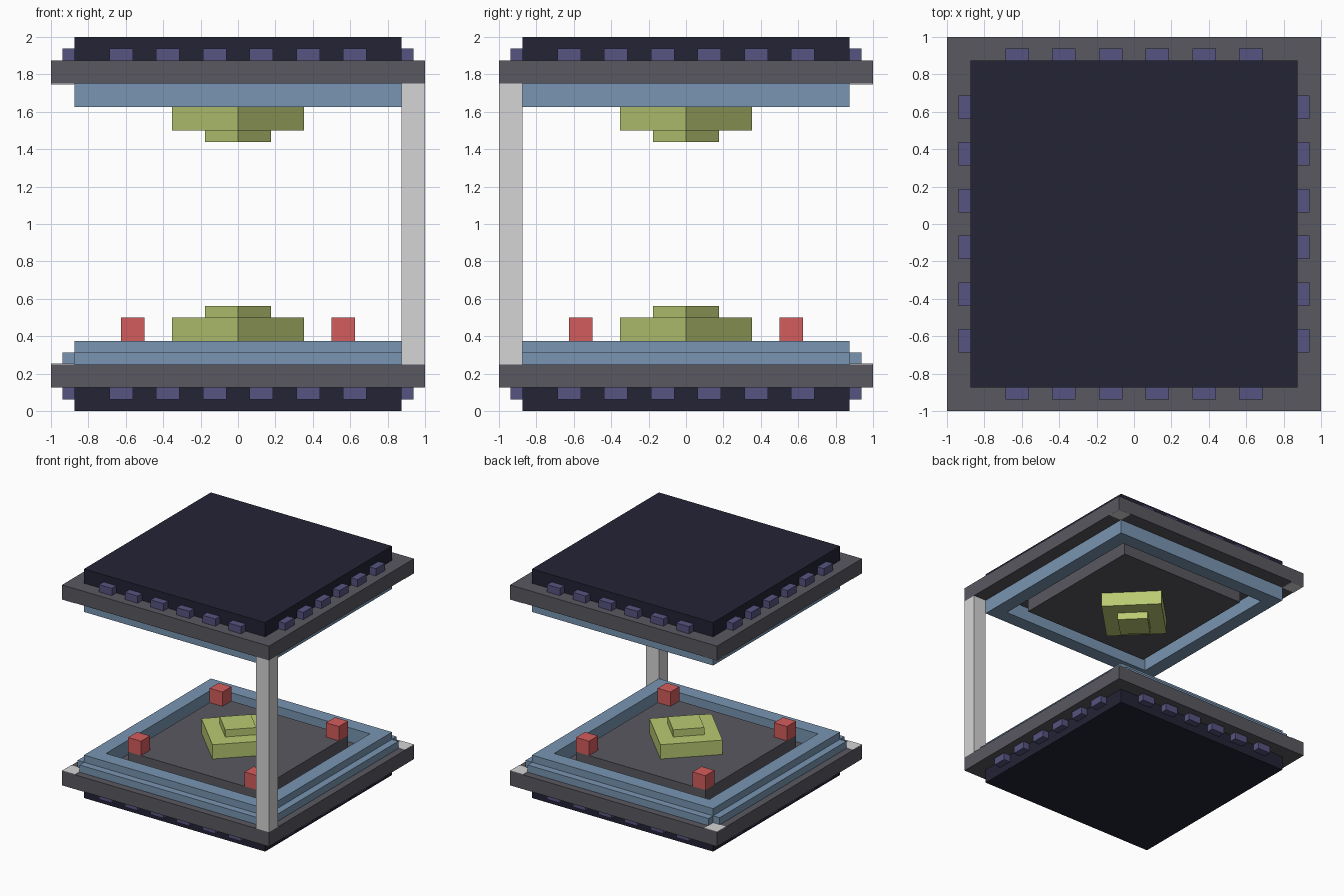
import bpy, bmesh, math
from mathutils import Matrix

if "Cube" in bpy.data.objects:
    bpy.data.objects.remove(bpy.data.objects["Cube"])

U = 0.0625  # modular unit


def material(name, rgb):
    m = bpy.data.materials.new(name)
    lin = [(c / 255 / 12.92) if c < 10 else ((c / 255 + 0.055) / 1.055) ** 2.4 for c in rgb]
    m.diffuse_color = (*lin, 1)
    m.use_nodes = True
    m.node_tree.nodes["Principled BSDF"].inputs["Base Color"].default_value = m.diffuse_color
    return m


NAVY = material("dark navy", (35, 35, 53))
GREY = material("slate grey", (88, 88, 96))
VIOLET = material("muted violet", (86, 84, 128))
BLUE = material("steel blue", (120, 149, 178))
OLIVE = material("olive green", (186, 202, 115))
RED = material("soft red", (212, 92, 92))
PALE = material("pale grey", (213, 213, 213))


def finish(bm, name, mat):
    bmesh.ops.recalc_face_normals(bm, faces=bm.faces)
    me = bpy.data.meshes.new(name)
    bm.to_mesh(me)
    bm.free()
    me.materials.append(mat)
    ob = bpy.data.objects.new(name, me)
    bpy.context.collection.objects.link(ob)
    return ob


def add_box(bm, centre, size, turn=0.0):
    mat = (Matrix.Translation(centre) @ Matrix.Rotation(turn, 4, 'Z')
           @ Matrix.Diagonal((*size, 1)))
    bmesh.ops.create_cube(bm, size=1, matrix=mat)


def slab(name, half, z0, z1, mat, turn=0.0):
    bm = bmesh.new()
    add_box(bm, (0, 0, (z0 + z1) / 2), (2 * half, 2 * half, abs(z1 - z0)), turn)
    return finish(bm, name, mat)


def square_ring(name, inner, outer, z0, z1, mat):
    bm = bmesh.new()
    corners = [(-1, -1), (1, -1), (1, 1), (-1, 1)]
    loops = [[bm.verts.new((x * r, y * r, z)) for x, y in corners]
             for r, z in ((outer, z0), (outer, z1), (inner, z1), (inner, z0))]
    for k in range(4):
        a, b = loops[k], loops[(k + 1) % 4]
        for i in range(4):
            j = (i + 1) % 4
            bm.faces.new((a[i], a[j], b[j], b[i]))
    return finish(bm, name, mat)


# The two platforms mirror each other vertically
for level, height in (("lower", lambda u: u * U), ("upper", lambda u: 2 - u * U)):
    slab(level + "_base_slab", 14 * U, height(0), height(2), NAVY)
    slab(level + "_plate", 16 * U, height(2), height(4), GREY)
    square_ring(level + "_rim", 12 * U, 14 * U, height(4), height(6), BLUE)
    slab(level + "_inner_deck", 10 * U, height(4), height(6), GREY)
    # Diamond-set stepped emitter
    slab(level + "_emitter_base", 4 * U, height(6), height(8), OLIVE, math.pi / 4)
    slab(level + "_emitter_tip", 2 * U, height(8), height(9), OLIVE, math.pi / 4)
    # Six studs along every side
    bm = bmesh.new()
    for side in (-1, 1):
        for i in range(6):
            along = (i * 4 - 10) * U
            add_box(bm, (along, side * 14.5 * U, height(1.5)), (2 * U, U, U))
            add_box(bm, (side * 14.5 * U, along, height(1.5)), (U, 2 * U, U))
    finish(bm, level + "_studs", VIOLET)
    # Thin corner pads at the corners without a post
    bm = bmesh.new()
    for sx, sy in ((-1, -1), (-1, 1), (1, 1)):
        add_box(bm, (sx * 15 * U, sy * 15 * U, height(4)), (2 * U, 2 * U, 0.006))
    finish(bm, level + "_corner_pads", PALE)

# Low outer step on the lower rim, notched at the corners
bm = bmesh.new()
for side in (-1, 1):
    add_box(bm, (0, side * 14.5 * U, 4.5 * U), (28 * U, U, U))
    add_box(bm, (side * 14.5 * U, 0, 4.5 * U), (U, 28 * U, U))
finish(bm, "lower_rim_step", BLUE)

# Red cubes on the deck corners
bm = bmesh.new()
for sx in (-1, 1):
    for sy in (-1, 1):
        add_box(bm, (sx * 9 * U, sy * 9 * U, 7 * U), (2 * U, 2 * U, 2 * U))
finish(bm, "corner_cubes", RED)

# Single support post
bm = bmesh.new()
add_box(bm, (15 * U, -15 * U, 1.0), (2 * U, 2 * U, 24 * U))
finish(bm, "support_post", PALE)
